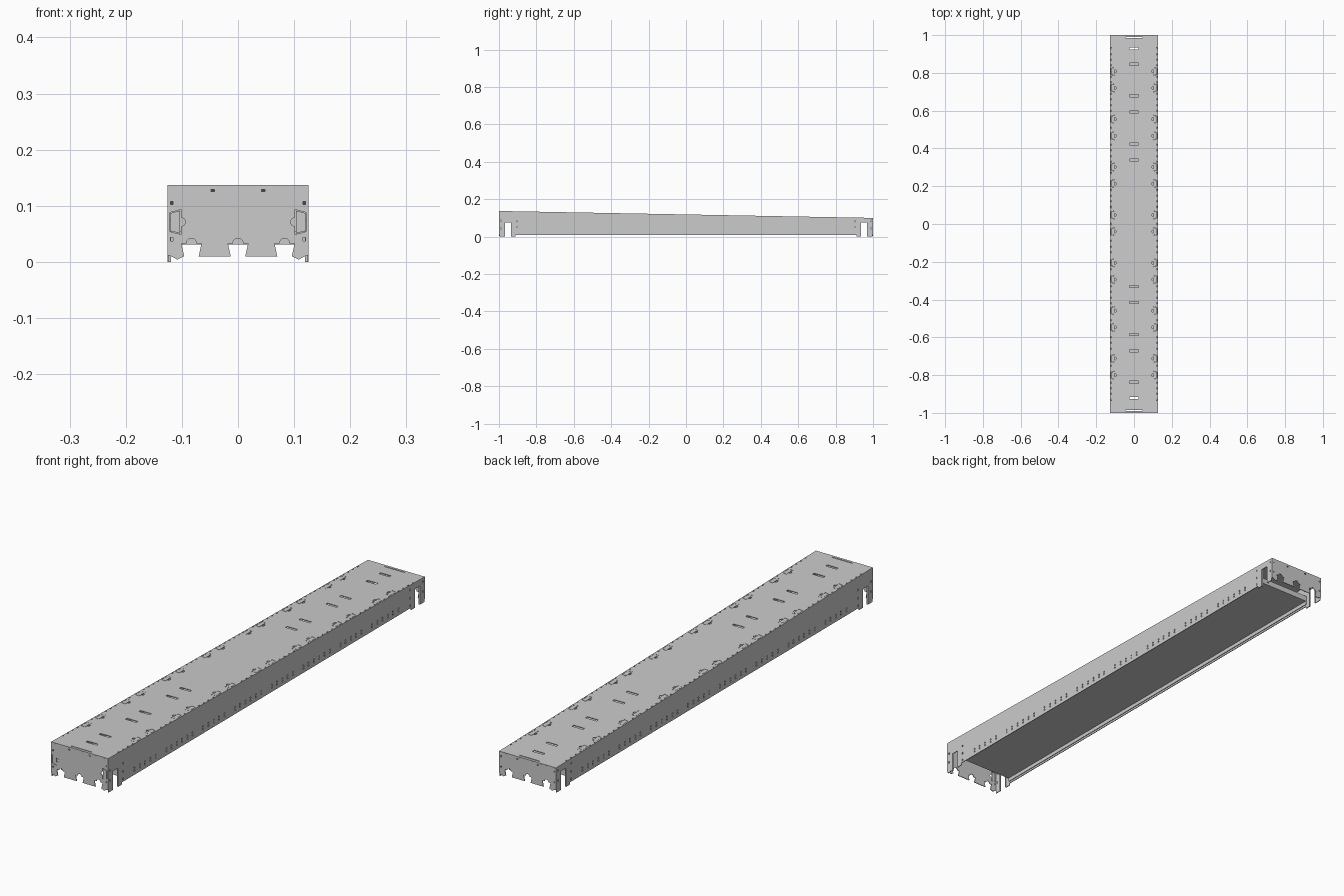
import bpy, bmesh, math
from mathutils import Vector
from mathutils.geometry import delaunay_2d_cdt

if "Cube" in bpy.data.objects:
    bpy.data.objects.remove(bpy.data.objects["Cube"])

W, T = 0.126, 0.003           # half width, sheet thickness
SLOPE = 0.0185                # lid falls towards the back


def height(y):
    return 0.1185 - SLOPE * y


def rect(cx, cy, w, h):
    return [(cx - w/2, cy - h/2), (cx + w/2, cy - h/2), (cx + w/2, cy + h/2), (cx - w/2, cy + h/2)]


def arc(cx, cy, r, a0, a1, n=10):
    angles = [math.radians(a0 + (a1 - a0) * i / n) for i in range(n + 1)]
    return [(cx + r * math.cos(a), cy + r * math.sin(a)) for a in angles]


def inside(x, y, loops):
    """Even-odd test, so holes and islands nest."""
    odd = False
    for loop in loops:
        for (x0, y0), (x1, y1) in zip(loop, loop[1:] + loop[:1]):
            if (y0 > y) != (y1 > y) and x < x0 + (y - y0) * (x1 - x0) / (y1 - y0):
                odd = not odd
    return odd


def sheet(name, loops, location=(0, 0, 0), rotation=(0, 0, 0)):
    """Flat plate from one outline and any number of hole loops."""
    points, edges = [], []
    for loop in loops:
        a, n = len(points), len(loop)
        points += [Vector(p) for p in loop]
        edges += [(a + i, a + (i + 1) % n) for i in range(n)]
    co, _, faces, *_ = delaunay_2d_cdt(points, edges, [], 0, 1e-6)
    bm = bmesh.new()
    verts = [bm.verts.new((p.x, p.y, -T / 2)) for p in co]
    for f in faces:
        c = sum((co[i] for i in f), Vector((0, 0))) / len(f)
        if inside(c.x, c.y, loops):
            bm.faces.new([verts[i] for i in f])
    bmesh.ops.delete(bm, geom=[v for v in bm.verts if not v.link_faces], context='VERTS')
    ext = bmesh.ops.extrude_face_region(bm, geom=bm.faces[:], use_keep_orig=True)
    bmesh.ops.translate(bm, vec=(0, 0, T),
                        verts=[g for g in ext['geom'] if isinstance(g, bmesh.types.BMVert)])
    bmesh.ops.recalc_face_normals(bm, faces=bm.faces[:])
    mesh = bpy.data.meshes.new(name)
    bm.to_mesh(mesh)
    bm.free()
    obj = bpy.data.objects.new(name, mesh)
    bpy.context.collection.objects.link(obj)
    obj.location, obj.rotation_euler = location, rotation
    return obj


def hook(side, y):
    """Trapezoid tab sitting in a slightly larger hole with a thumb notch."""
    hole = [(0.102, y + 0.022)] + arc(0.102, y, 0.008, 90, 270) + \
           [(0.102, y - 0.022), (0.121, y - 0.017), (0.121, y + 0.017)]
    tab = [(0.103, y + 0.0205), (0.103, y - 0.0205), (0.120, y - 0.016), (0.120, y + 0.016)]
    return [[(side * px, py) for px, py in loop] for loop in (hole, tab)]


# lid with centre slots, edge hooks and edge perforations
lid = [rect(0, 0, 2 * W, 2.0)]
for y in (0.925, 0.842, 0.675, 0.59, 0.42, 0.335):
    for s in (-1, 1):
        lid.append(rect(0, s * y + 0.004, 0.048, 0.011))
hook_ys = [0.004 + 0.2535 * i + d for i in range(-3, 4) for d in (-0.044, 0.044)]
for s in (-1, 1):
    lid.append(rect(0, s * 0.988, 0.09, 0.004))
    for y in hook_ys:
        lid += hook(s, y)
    for i in range(-31, 32):
        y = i * 0.03
        if all(abs(y - h) > 0.028 for h in hook_ys):
            lid.append(rect(s * 0.122, y, 0.004, 0.008))
sheet("lid", lid, (0, 0, height(0) - T / 2), (-math.atan(SLOPE), 0, 0))


# end plates with dovetail notches along the bottom
def notch(c):
    return [(c - 0.013, 0.01), (c - 0.018, 0.033)] + arc(c, 0.033, 0.009, 180, 0) + \
           [(c + 0.018, 0.033), (c + 0.013, 0.01)]


foot = [(-W, 0.012), (-0.119, 0.010), (-0.108, 0.004)]
bottom = foot + notch(-0.083) + notch(0) + notch(0.083) + [(-x, z) for x, z in reversed(foot)]
for name, y in (("front_plate", -1), ("back_plate", 1)):
    top = height(y) - T
    loops = [bottom + [(W, top), (-W, top)]]
    for s in (-1, 1):
        loops.append(rect(s * 0.045, height(y) - 0.01, 0.007, 0.004))
        loops.append(rect(s * 0.118, 0.04, 0.004, 0.006))
        if y < 0:
            loops += hook(s, 0.071)
            loops.append(rect(s * 0.118, 0.105, 0.004, 0.006))
        else:
            loops.append(rect(s * 0.118, 0.082, 0.004, 0.006))
    sheet(name, loops, (0, y - math.copysign(T / 2, y), 0), (math.pi / 2, 0, 0))

# side walls with open-bottomed leg slots and rows of vents
E = 1 - T
leg = [(-E, 0), (-0.968, 0), (-0.968, 0.075), (-0.936, 0.075), (-0.936, 0),
       (-0.912, 0), (-0.912, 0.009)]
wall = [leg + [(-y, z) for y, z in reversed(leg)] + [(E, height(E) - T), (-E, height(-E) - T)]]
for i in range(-25, 26):
    if i % 13 not in (0, 6):
        for z in (0.026, 0.037):
            wall.append(rect(i * 0.0333, z, 0.006, 0.006))
for s in (-1, 1):
    for z in (0.02, 0.05, 0.083):
        wall.append(rect(s * 0.905, z, 0.005, 0.008))
    for z in (0.045, 0.085):
        wall.append(rect(s * 0.988, z, 0.005, 0.008))
for name, x in (("left_wall", -W + T / 2), ("right_wall", W - T / 2)):
    sheet(name, wall, (x, 0, 0), (math.pi / 2, 0, math.pi / 2))

# narrow inward flanges along the leg slots
for s in (-1, 1):
    for y in (-0.9695, -0.9345, 0.9345, 0.9695):
        sheet("leg_flange", [rect(s * 0.1213, 0.0375, 0.0035, 0.075)],
              (0, y, 0), (math.pi / 2, 0, 0))

# inner floor panel with a low lip, stopping short of the leg slots
X, Y, LIP = W - T, 0.915, 0.02
sheet("floor_panel", [rect(0, 0, 2 * X, 2 * Y)], (0, 0, 0.031 + T / 2))
for s in (-1, 1):
    sheet("floor_end_lip", [rect(0, 0.034 + LIP / 2, 2 * X, LIP)],
          (0, s * (Y - T / 2), 0), (math.pi / 2, 0, 0))
    sheet("floor_side_lip", [rect(0, 0.022 + LIP / 2, 2 * Y, LIP + 0.012)],
          (s * (X - T / 2 - 0.0005), 0, 0), (math.pi / 2, 0, math.pi / 2))
